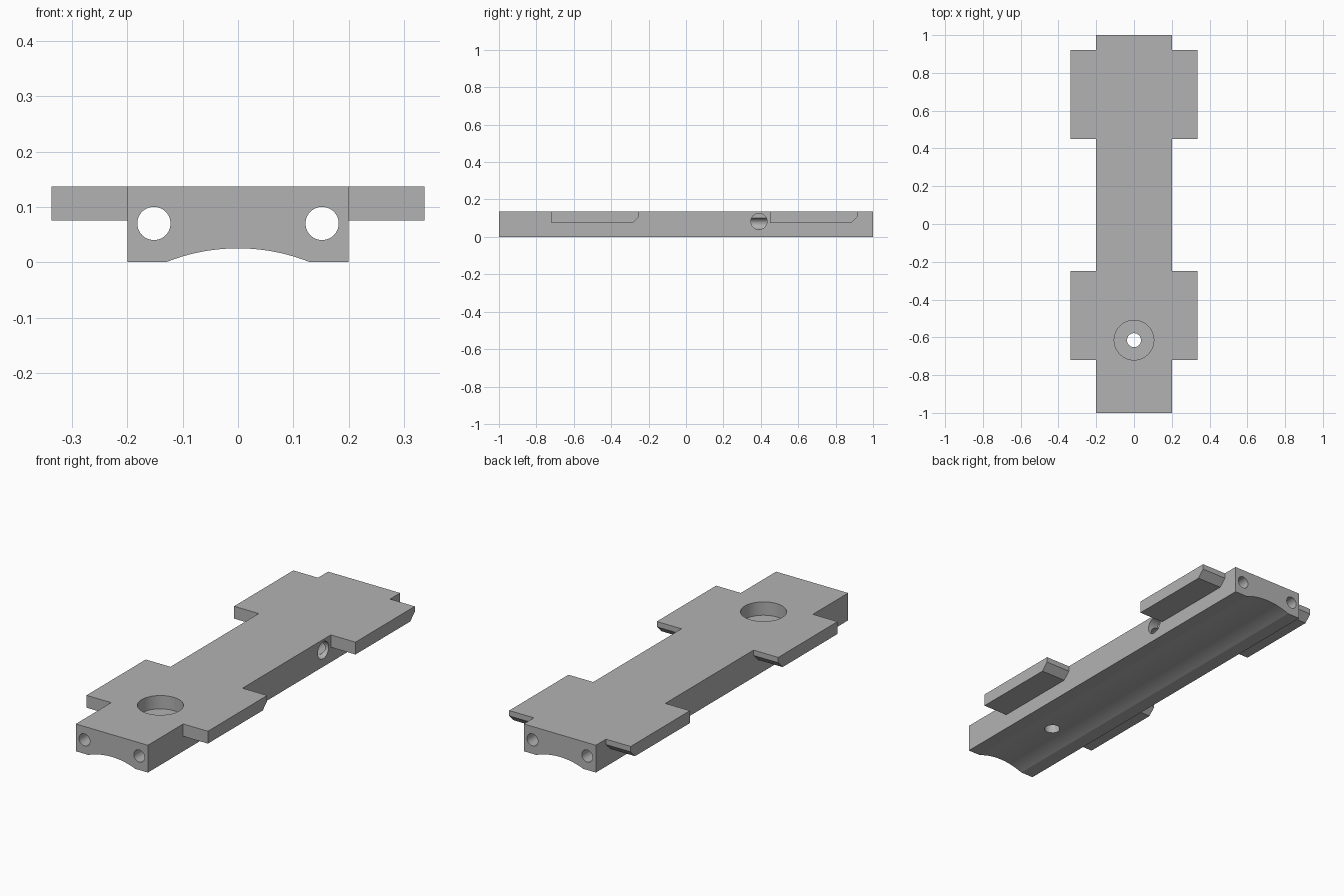
import bpy, bmesh, math
from mathutils import Matrix, Vector

old = bpy.data.objects.get("Cube")
if old:
    bpy.data.objects.remove(old, do_unlink=True)

TOP, HALF_W, TAB_W, TAB_Z = 0.137, 0.2, 0.337, 0.075

grey = bpy.data.materials.new("plain grey")
grey.use_nodes = True
colour = (0.45, 0.45, 0.45, 1)
grey.diffuse_color = colour
grey.node_tree.nodes["Principled BSDF"].inputs["Base Color"].default_value = colour


def prism(name, points, sweep):
    """Extrude a closed outline along a vector."""
    bm = bmesh.new()
    face = bm.faces.new([bm.verts.new(p) for p in points])
    ext = bmesh.ops.extrude_face_region(bm, geom=[face])
    verts = [g for g in ext["geom"] if isinstance(g, bmesh.types.BMVert)]
    bmesh.ops.translate(bm, verts=verts, vec=sweep)
    bmesh.ops.recalc_face_normals(bm, faces=bm.faces)
    mesh = bpy.data.meshes.new(name)
    bm.to_mesh(mesh)
    bm.free()
    mesh.materials.append(grey)
    ob = bpy.data.objects.new(name, mesh)
    bpy.context.collection.objects.link(ob)
    return ob


def cylinder(name, start, end, radius, sides=48):
    start, end = Vector(start), Vector(end)
    turn = (end - start).to_track_quat('Z', 'Y')
    ring = [start + turn @ Vector((radius * math.cos(a), radius * math.sin(a), 0))
            for a in (2 * math.pi * i / sides for i in range(sides))]
    return prism(name, ring, end - start)


def combine(ob, tool, operation):
    tool.hide_render = True
    mod = ob.modifiers.new(tool.name, 'BOOLEAN')
    mod.operation = operation
    mod.solver = 'EXACT'
    mod.object = tool
    bpy.ops.object.select_all(action='DESELECT')
    ob.select_set(True)
    bpy.context.view_layer.objects.active = ob
    bpy.ops.object.modifier_apply(modifier=mod.name)
    bpy.data.objects.remove(tool, do_unlink=True)


# Long bar with a shallow arched channel underneath
half, rise = 0.13, 0.025
radius = (half ** 2 + rise ** 2) / (2 * rise)
sweep = math.asin(half / radius)
arch = []
for i in range(25):
    a = sweep * (1 - i / 12)
    arch.append((radius * math.sin(a), -1, rise - radius + radius * math.cos(a)))
outline = [(-HALF_W, -1, 0), (-HALF_W, -1, TOP), (HALF_W, -1, TOP), (HALF_W, -1, 0)]
bar = prism("slotted_bar", outline + arch, (0, 2, 0))

# Side tabs, chamfered below at their rear ends
for y0, y1 in ((-0.72, -0.25), (0.45, 0.92)):
    for side in (-1, 1):
        x = side * (HALF_W - 0.01)
        section = [(x, y0, TAB_Z), (x, y1 - 0.035, TAB_Z), (x, y1, TAB_Z + 0.035),
                   (x, y1, TOP), (x, y0, TOP)]
        tab = prism("side_tab", section, (side * TAB_W - x, 0, 0))
        combine(bar, tab, 'UNION')

# Two lengthwise bores, a blind side hole and a counterbored vertical hole
for x in (-0.152, 0.152):
    combine(bar, cylinder("long_bore", (x, -1.1, 0.07), (x, 1.1, 0.07), 0.03), 'DIFFERENCE')
cuts = (("side_hole", (0.15, 0.39, 0.083), (0.3, 0.39, 0.083), 0.043),
        ("counterbore", (0, -0.615, 0.07), (0, -0.615, 0.2), 0.105),
        ("screw_hole", (0, -0.615, -0.1), (0, -0.615, 0.1), 0.037))
for cut in cuts:
    combine(bar, cylinder(*cut), 'DIFFERENCE')

bpy.ops.object.shade_smooth_by_angle(angle=math.radians(20))
